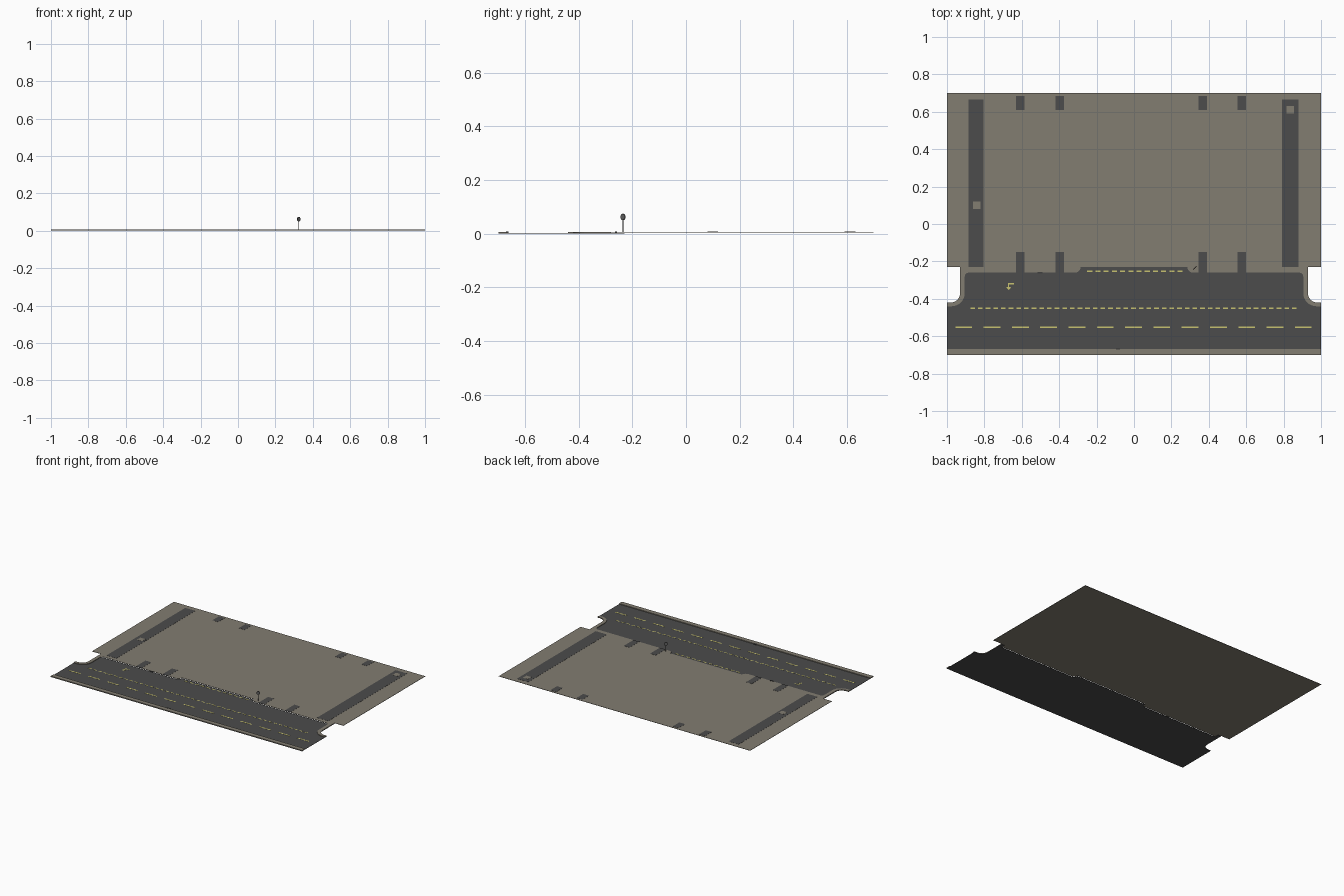
import bpy, bmesh, math
from mathutils import Vector

cube = bpy.data.objects.get("Cube")
if cube:
    bpy.data.objects.remove(cube, do_unlink=True)


def material(name, r, g, b):
    m = bpy.data.materials.new(name)
    m.use_nodes = True
    m.diffuse_color = (r, g, b, 1)
    node = next(n for n in m.node_tree.nodes if n.type == 'BSDF_PRINCIPLED')
    node.inputs["Base Color"].default_value = (r, g, b, 1)
    node.inputs["Roughness"].default_value = 0.9
    return m


PAVING = material("warm grey paving", 0.225, 0.205, 0.165)
ASPHALT = material("dark asphalt", 0.072, 0.072, 0.072)
YELLOW = material("yellow paint", 0.58, 0.54, 0.16)
METAL = material("dark metal", 0.05, 0.05, 0.05)
SIGN = material("grey sign face", 0.13, 0.13, 0.13)


def slabs(name, outlines, bottom, top, mat):
    """Extrude one or more flat outlines into a single object."""
    bm = bmesh.new()
    for outline in outlines:
        face = bm.faces.new([bm.verts.new((x, y, bottom)) for x, y in outline])
        side = bmesh.ops.extrude_face_region(bm, geom=[face])
        moved = [v for v in side["geom"] if isinstance(v, bmesh.types.BMVert)]
        bmesh.ops.translate(bm, verts=moved, vec=(0, 0, top - bottom))
    bmesh.ops.recalc_face_normals(bm, faces=bm.faces)
    mesh = bpy.data.meshes.new(name)
    bm.to_mesh(mesh)
    bm.free()
    mesh.materials.append(mat)
    obj = bpy.data.objects.new(name, mesh)
    bpy.context.collection.objects.link(obj)
    return obj


def rect(x0, x1, y0, y1):
    return [(x0, y0), (x1, y0), (x1, y1), (x0, y1)]


def arc(cx, cy, r, a0, a1, n=8):
    angles = [math.radians(a0 + (a1 - a0) * i / n) for i in range(n + 1)]
    return [(cx + r * math.cos(a), cy + r * math.sin(a)) for a in angles]


def mirror(points):
    return [(-x, y) for x, y in reversed(points)]


ROAD_TOP, GROUND_TOP, LIFT = 0.002, 0.006, 0.0008
BACK, FRONT, KERB, BAY = 0.70, -0.70, -0.26, -0.23

# Road sheet with side notches and a shallow lay-by
notch = [(1, -0.42)] + arc(0.98, -0.37, 0.05, 270, 180) + [(0.93, BAY)]
bay = [(0.32, KERB)] + arc(0.315, BAY, 0.03, 270, 180, 5)
back_edge = notch + [(0.905, BAY), (0.905, KERB)] + bay
slabs("road", [[(-1, FRONT), (1, FRONT)] + back_edge + mirror(back_edge)],
      0, ROAD_TOP, ASPHALT)

# Large paved ground, following the lay-by along its front edge
front_edge = bay[::-1] + arc(0.885, -0.28, 0.02, 90, 0, 4) + [(0.93, -0.28), (0.93, BAY), (1, BAY)]
slabs("ground", [mirror(front_edge) + front_edge + [(1, BACK), (-1, BACK)]],
      0.004, GROUND_TOP, PAVING)

# Curved kerbs wrapping the side notches
inner = [(0.93, BAY - 0.05), (0.93, -0.37)] + arc(0.98, -0.37, 0.05, 180, 270)[1:] + [(1, -0.42)]
outer = [(1, -0.44)] + arc(0.975, -0.37, 0.07, 270, 180) + [(0.905, BAY - 0.05)]
kerb = inner + outer
slabs("corner_kerbs", [kerb, mirror(kerb)], 0.001, GROUND_TOP, PAVING)

# Narrow pavement along the front
slabs("front_pavement", [rect(-1, 1, FRONT, -0.667)], 0.001, 0.007, PAVING)

# Asphalt drives and short crossings set into the ground
drives = [rect(-0.885, -0.805, BAY, 0.665), rect(0.79, 0.88, BAY, 0.665)]
slabs("side_drives", drives, GROUND_TOP - LIFT, GROUND_TOP + LIFT, ASPHALT)
crossings = []
for x in (-0.608, -0.397, 0.368, 0.577):
    for y0, y1 in ((KERB, -0.15), (0.61, 0.685)):
        crossings.append(rect(x - 0.023, x + 0.023, y0, y1))
slabs("crossings", crossings, GROUND_TOP - LIFT, GROUND_TOP + LIFT, ASPHALT)
covers = [rect(x - 0.02, x + 0.02, y - 0.02, y + 0.02) for x, y in ((0.835, 0.612), (-0.84, 0.1))]
slabs("drive_covers", covers, GROUND_TOP, GROUND_TOP + 2 * LIFT, PAVING)


# Dashed yellow lane lines
def dashes(name, start, end, y, count, length, width):
    step = (end - start - length) / (count - 1)
    marks = [rect(start + i * step, start + i * step + length, y - width / 2, y + width / 2)
             for i in range(count)]
    slabs(name, marks, ROAD_TOP - LIFT, ROAD_TOP + LIFT, YELLOW)


dashes("centre_line", -0.955, 0.95, -0.552, 13, 0.09, 0.009)
dashes("lane_line", -0.875, 0.87, -0.45, 43, 0.025, 0.008)
dashes("lay_by_line", -0.25, 0.26, -0.253, 12, 0.027, 0.008)

# Bent turning arrow
slabs("turn_arrow", [rect(-0.673, -0.641, -0.323, -0.316),
                     rect(-0.673, -0.667, -0.340, -0.323),
                     [(-0.683, -0.338), (-0.670, -0.354), (-0.657, -0.338)]],
      ROAD_TOP - LIFT, ROAD_TOP + LIFT, YELLOW)

# Small drain grates beside the kerbs
slabs("drain_grates", [rect(-0.095, -0.075, -0.672, -0.662), rect(-0.515, -0.49, -0.265, -0.257)],
      GROUND_TOP - 0.004, 0.0075, METAL)


# Round roadside sign on a thin pole, turned diagonally
def cylinder(name, radius, depth, location, mat, rotation=(0, 0, 0), sides=16):
    bpy.ops.mesh.primitive_cylinder_add(vertices=sides, radius=radius, depth=depth,
                                        location=location, rotation=rotation)
    obj = bpy.context.object
    obj.name = name
    obj.data.materials.append(mat)
    bpy.ops.object.shade_smooth_by_angle()
    return obj


foot = Vector((0.325, -0.235, 0))
facing = (math.pi / 2, 0, math.pi / 4)
cylinder("sign_pole", 0.0014, 0.056, foot + Vector((0, 0, 0.033)), METAL, sides=8)
cylinder("sign_rim", 0.0125, 0.002, foot + Vector((0, 0, 0.062)), METAL, facing)
cylinder("sign_face", 0.010, 0.003, foot + Vector((0, 0, 0.062)), SIGN, facing)
